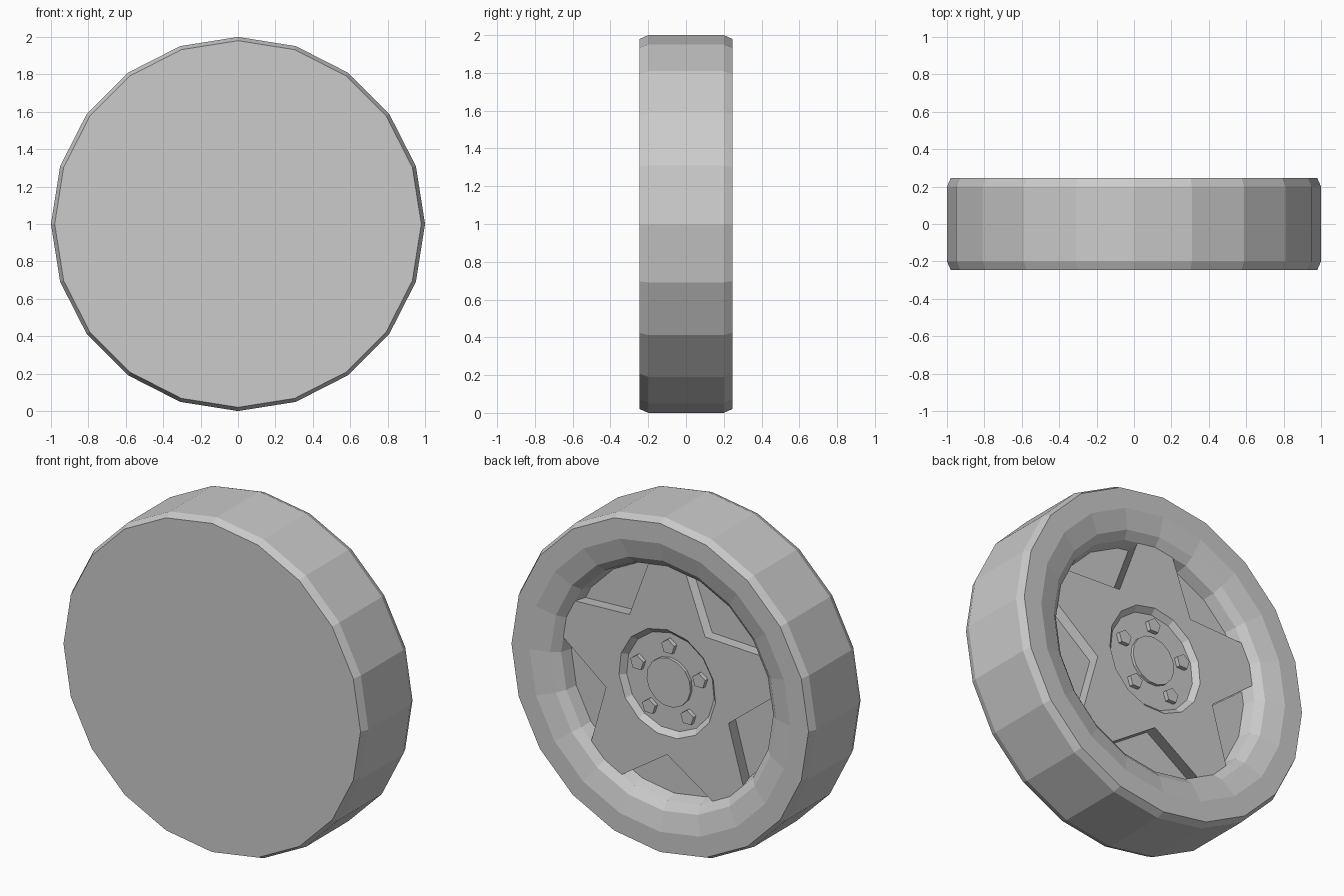
import bpy, bmesh
from math import sin, cos, radians, pi

if "Cube" in bpy.data.objects:
    bpy.data.objects.remove(bpy.data.objects["Cube"])


def polar(r, deg):
    a = radians(deg)
    return r * cos(a), r * sin(a)


def lathe(name, profile, sides, cx=0.0, cz=1.0):
    """Turn a (radius, y) profile around the y axis; both ends get flat caps."""
    bm = bmesh.new()
    rings = []
    for r, y in profile:
        pts = [polar(r, 90 + 360 * i / sides) for i in range(sides)]
        rings.append([bm.verts.new((cx + x, y, cz + z)) for x, z in pts])
    for a, b in zip(rings, rings[1:]):
        for i in range(sides):
            j = (i + 1) % sides
            bm.faces.new((a[i], a[j], b[j], b[i]))
    bm.faces.new(rings[0])
    bm.faces.new(rings[-1])
    bmesh.ops.recalc_face_normals(bm, faces=bm.faces)
    mesh = bpy.data.meshes.new(name)
    bm.to_mesh(mesh)
    bm.free()
    obj = bpy.data.objects.new(name, mesh)
    bpy.context.collection.objects.link(obj)
    return obj


# Tyre with chamfered shoulders, flat front and a dished rim in the back
lathe("tyre_and_rim", [
    (0.98, -0.245), (1.0, -0.2), (1.0, 0.2), (0.98, 0.245),
    (0.86, 0.245), (0.745, 0.215), (0.70, 0.177), (0.68, 0.11)], 20)

# Five-spoke plate: star outline with a round hub hole
outline = []
for k in range(5):
    a = 54 + 72 * k
    outline += [polar(0.425, a), polar(0.70, a + 26),
                polar(0.71, a + 36), polar(0.70, a + 46)]
hole = [polar(0.32, 90 + 24 * i) for i in range(15)]
curve = bpy.data.curves.new("spoke_plate", 'CURVE')
curve.dimensions = '2D'
curve.fill_mode = 'BOTH'
curve.extrude = 0.034
for pts in (outline, hole):
    spline = curve.splines.new('POLY')
    spline.points.add(len(pts) - 1)
    for p, (x, y) in zip(spline.points, pts):
        p.co = (x, y, 0, 1)
    spline.use_cyclic_u = True
plate = bpy.data.objects.new("spoke_plate", curve)
bpy.context.collection.objects.link(plate)
plate.rotation_euler = (pi / 2, 0, 0)
plate.location = (0, 0.143, 1)
bpy.context.view_layer.objects.active = plate
plate.select_set(True)
bpy.ops.object.convert(target='MESH')

# Sunken hub dish and centre cap
lathe("hub_dish", [(0.32, 0.112), (0.32, 0.177), (0.29, 0.147)], 15)
lathe("centre_cap", [(0.145, 0.14), (0.145, 0.165)], 15)

# Five wheel nuts
for k in range(5):
    x, z = polar(0.215, 90 + 72 * k)
    lathe("wheel_nut", [(0.045, 0.14), (0.045, 0.172)], 5, x, 1 + z)
